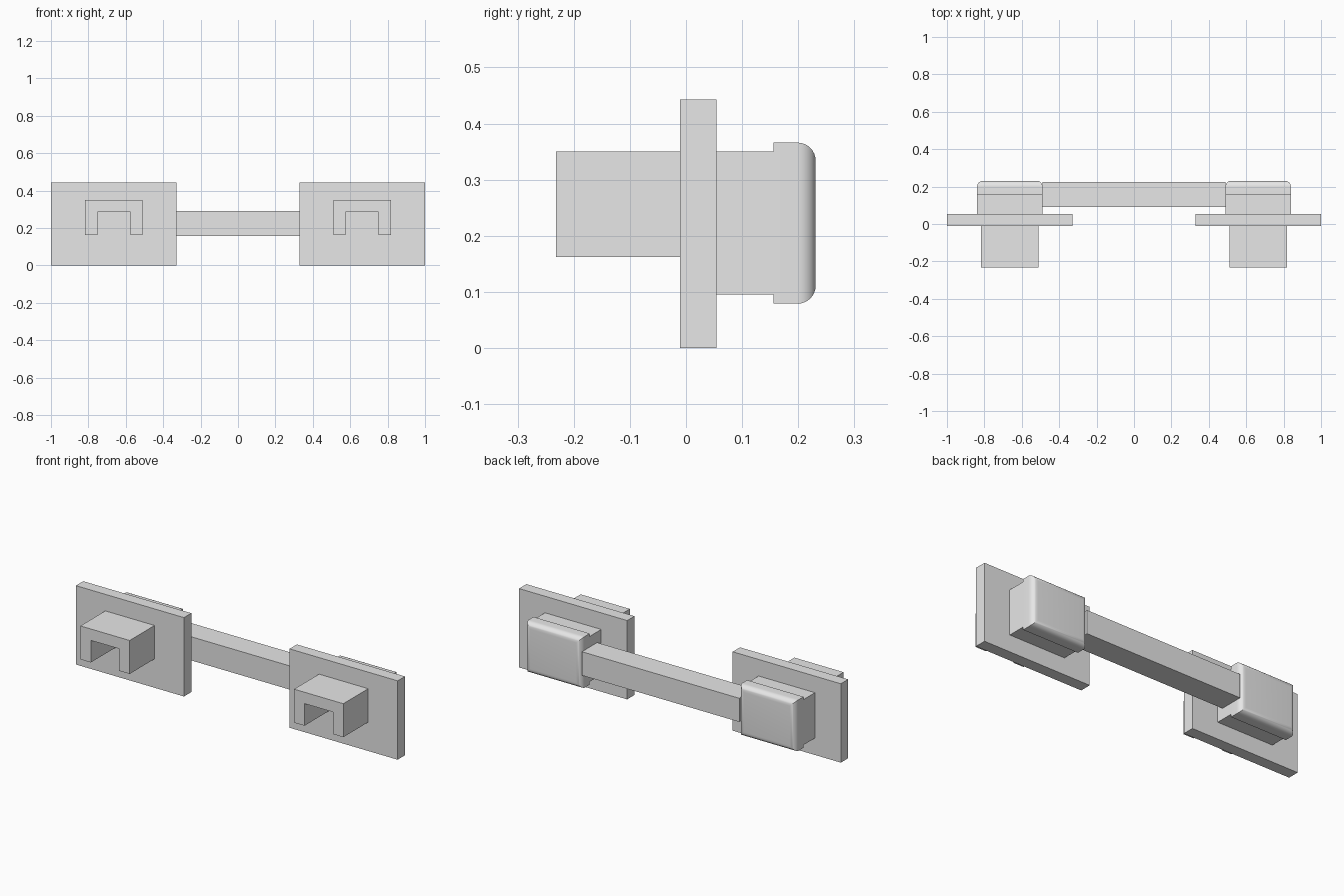
import bpy, bmesh

if "Cube" in bpy.data.objects:
    bpy.data.objects.remove(bpy.data.objects["Cube"], do_unlink=True)

grey = bpy.data.materials.new("light_grey")
grey.use_nodes = True
grey.diffuse_color = (0.8, 0.8, 0.8, 1)
grey.node_tree.nodes["Principled BSDF"].inputs["Base Color"].default_value = (0.8, 0.8, 0.8, 1)


def finish(bm, name):
    bmesh.ops.recalc_face_normals(bm, faces=bm.faces)
    mesh = bpy.data.meshes.new(name)
    bm.to_mesh(mesh)
    bm.free()
    mesh.materials.append(grey)
    obj = bpy.data.objects.new(name, mesh)
    bpy.context.collection.objects.link(obj)
    return obj


def box(name, xs, ys, zs, back_round=0):
    """Box between limits, optionally with a rounded rim on its back face."""
    bm = bmesh.new()
    bmesh.ops.create_cube(bm, size=1)
    for v in bm.verts:
        v.co = [lim[0] if c < 0 else lim[1] for c, lim in zip(v.co, (xs, ys, zs))]
    if back_round:
        rim = [e for e in bm.edges if all(v.co.y > ys[1] - 0.001 for v in e.verts)]
        bmesh.ops.bevel(bm, geom=rim, offset=back_round, segments=8,
                        profile=0.5, affect='EDGES')
    obj = finish(bm, name)
    if back_round:
        bpy.ops.object.select_all(action='DESELECT')
        obj.select_set(True)
        bpy.context.view_layer.objects.active = obj
        bpy.ops.object.shade_smooth_by_angle()
    return obj


def channel(name, cx, ys, zs, half, slot_half, slot_top):
    """Upside-down U profile extruded from front to back."""
    bottom, top = zs
    profile = [(-half, bottom), (-half, top), (half, top), (half, bottom),
               (slot_half, bottom), (slot_half, slot_top),
               (-slot_half, slot_top), (-slot_half, bottom)]
    bm = bmesh.new()
    face = bm.faces.new([bm.verts.new((cx + x, ys[0], z)) for x, z in profile])
    ext = bmesh.ops.extrude_face_region(bm, geom=[face])
    moved = [g for g in ext["geom"] if isinstance(g, bmesh.types.BMVert)]
    bmesh.ops.translate(bm, verts=moved, vec=(0, ys[1] - ys[0], 0))
    return finish(bm, name)


# Matching end assemblies
for side, s in (("left", 1), ("right", -1)):
    c = s * 0.664
    block = (c - 0.175, c + 0.175)
    box(side + "_plate", (c - 0.336, c + 0.336), (-0.011, 0.054), (0, 0.443))
    channel(side + "_front_channel", c, (-0.232, -0.011), (0.162, 0.35), 0.153, 0.088, 0.286)
    box(side + "_back_block", block, (0.054, 0.156), (0.095, 0.35))
    box(side + "_rounded_cap", block, (0.156, 0.231), (0.079, 0.366), 0.032)

# Connecting bar
box("connecting_bar", (-0.489, 0.489), (0.09, 0.225), (0.157, 0.29))
